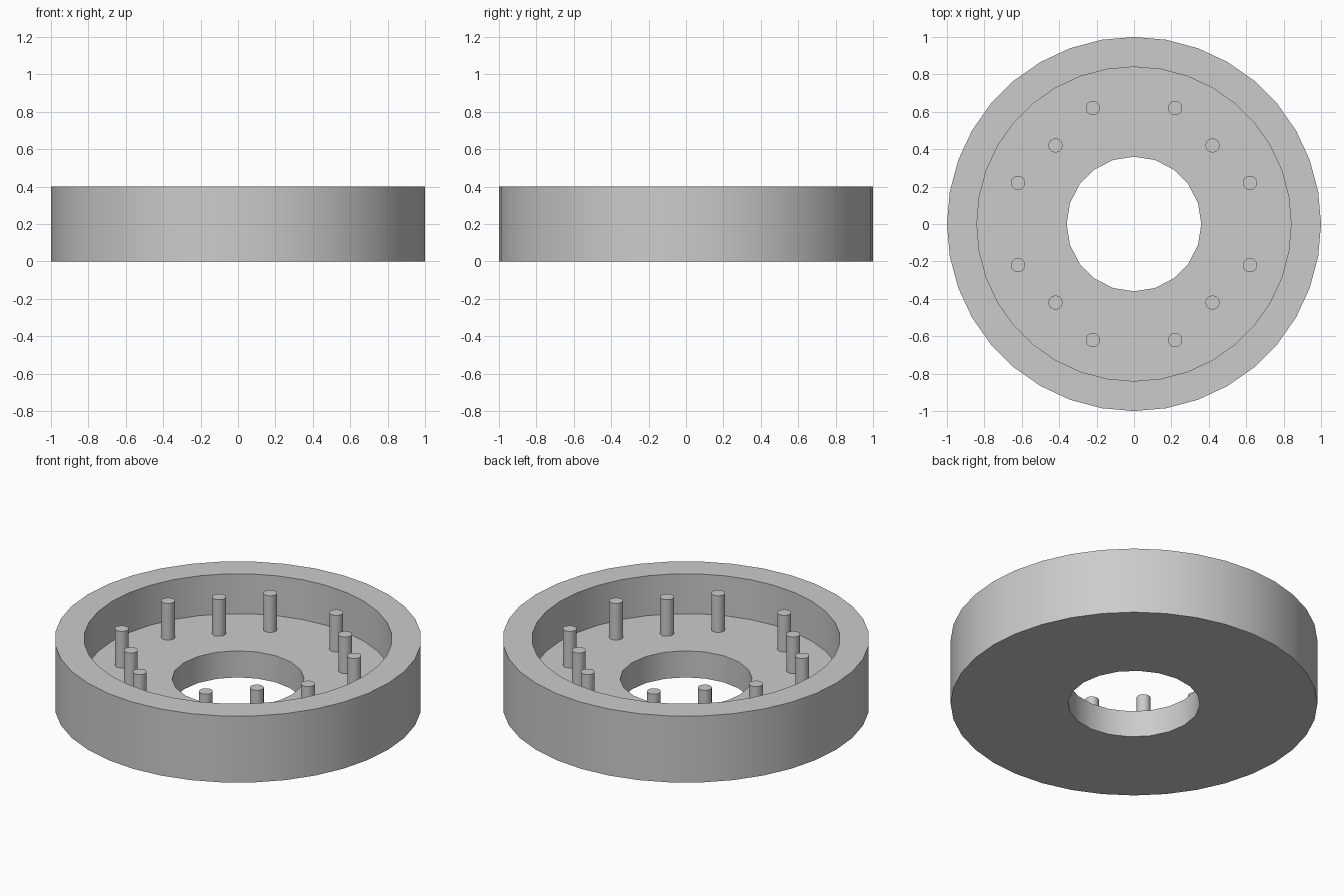
import bpy
from math import radians

cube = bpy.data.objects.get("Cube")
if cube:
    bpy.data.objects.remove(cube, do_unlink=True)

grey = bpy.data.materials.new("plain grey")
grey.use_nodes = True
colour = (0.6, 0.6, 0.6, 1)
grey.diffuse_color = colour
grey.node_tree.nodes["Principled BSDF"].inputs["Base Color"].default_value = colour

FLOOR, RIM, PIN_TOP = 0.16, 0.4, 0.38


def cylinder(name, radius, bottom, top, sides, x=0, y=0):
    bpy.ops.mesh.primitive_cylinder_add(
        vertices=sides, radius=radius, depth=top - bottom,
        location=(x, y, (bottom + top) / 2))
    obj = bpy.context.object
    obj.name = name
    obj.data.materials.append(grey)
    return obj


def smooth(obj):
    bpy.ops.object.select_all(action="DESELECT")
    obj.select_set(True)
    bpy.context.view_layer.objects.active = obj
    bpy.ops.object.shade_smooth_by_angle(angle=radians(40))


# Round tray: a disc with a wide recess and a central through hole
tray = cylinder("round_tray", 1, 0, RIM, 36)
cutters = [cylinder("recess_cutter", 0.84, FLOOR, RIM + 0.2, 36),
           cylinder("hole_cutter", 0.36, -0.2, RIM + 0.4, 20)]
for cutter in cutters:
    bpy.ops.object.select_all(action="DESELECT")
    tray.select_set(True)
    bpy.context.view_layer.objects.active = tray
    cut = tray.modifiers.new(cutter.name, "BOOLEAN")
    cut.operation = "DIFFERENCE"
    cut.solver = "EXACT"
    cut.object = cutter
    bpy.ops.object.modifier_apply(modifier=cut.name)
    bpy.data.objects.remove(cutter, do_unlink=True)
smooth(tray)

# Pins: a diagonal row of three in each quarter of the floor
for sx, side in ((1, "left"), (-1, "right")):
    for sy, end in ((-1, "front"), (1, "back")):
        for i in range(3):
            x, y = 0.22 + 0.2 * i, 0.62 - 0.2 * i
            smooth(cylinder(f"{end}_{side}_pin_{i + 1}", 0.038,
                            FLOOR - 0.01, PIN_TOP, 16, sx * x, sy * y))
